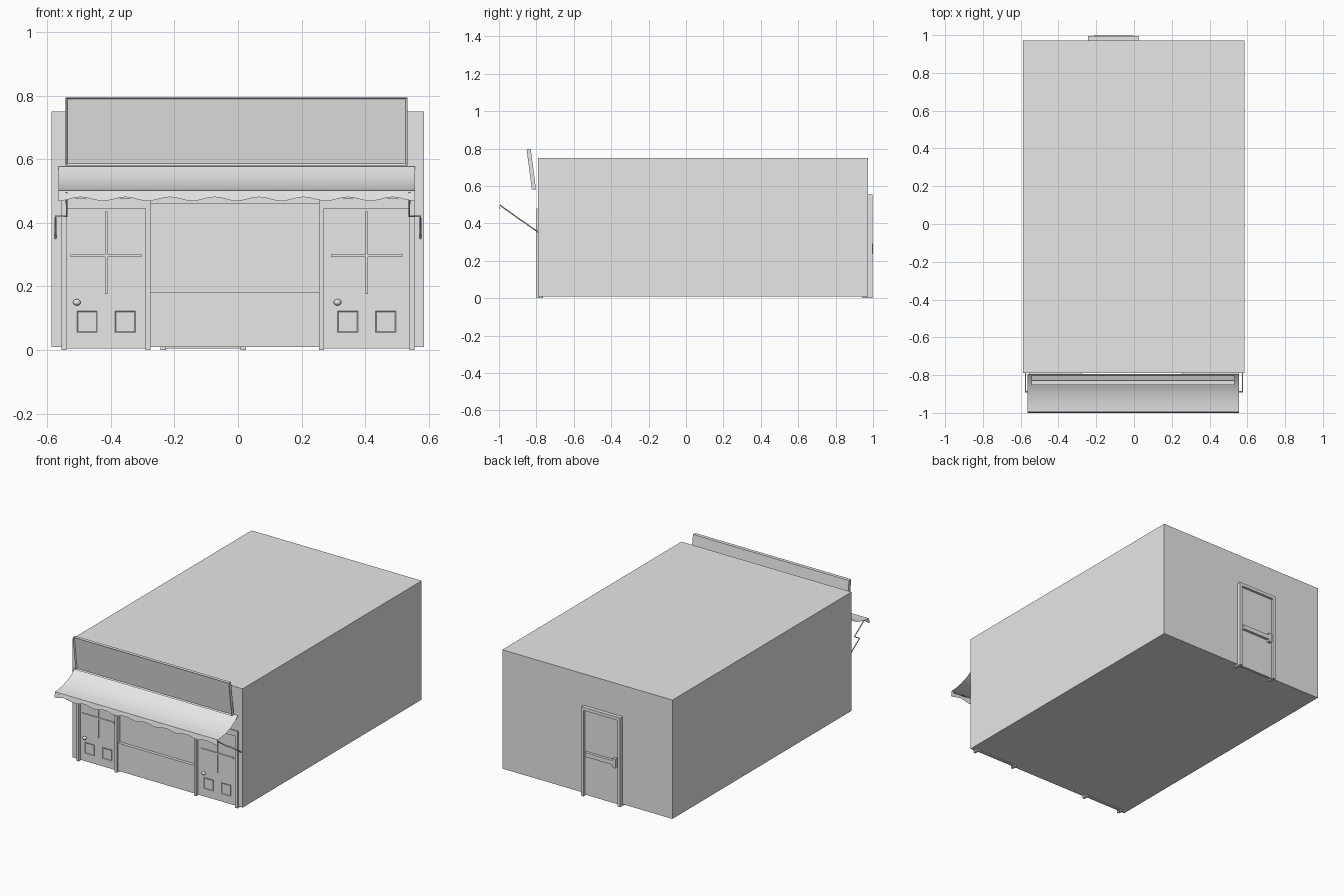
import bpy, bmesh, math
from mathutils import Vector

cube = bpy.data.objects.get("Cube")
if cube:
    bpy.data.objects.remove(cube, do_unlink=True)

grey = bpy.data.materials.new("plain_grey")
grey.use_nodes = True
grey.diffuse_color = (0.8, 0.8, 0.8, 1)
grey.node_tree.nodes["Principled BSDF"].inputs["Base Color"].default_value = (0.8, 0.8, 0.8, 1)


def finish(name, bm):
    mesh = bpy.data.meshes.new(name)
    bm.to_mesh(mesh)
    bm.free()
    mesh.materials.append(grey)
    obj = bpy.data.objects.new(name, mesh)
    bpy.context.collection.objects.link(obj)
    return obj


def activate(obj):
    bpy.ops.object.select_all(action='DESELECT')
    obj.select_set(True)
    bpy.context.view_layer.objects.active = obj


def smooth(obj, degrees=40):
    activate(obj)
    bpy.ops.object.shade_smooth_by_angle(angle=math.radians(degrees))


def add_box(bm, x, y, z):
    verts = bmesh.ops.create_cube(bm, size=1)["verts"]
    for v in verts:
        v.co = Vector(sum(r) / 2 + c * (r[1] - r[0]) for r, c in zip((x, y, z), v.co))


def boxes(name, *ranges):
    bm = bmesh.new()
    for r in ranges:
        add_box(bm, *r)
    return finish(name, bm)


def frame(name, x0, x1, y, top, side, head):
    return boxes(name, ((x0, x0 + side), y, (0, top)), ((x1 - side, x1), y, (0, top)),
                 ((x0 + side, x1 - side), y, (top - head, top)))


# Building shell with door and window openings
FRONT = -0.79
DOORS = {"right": (-0.555, -0.275), "left": (0.255, 0.555)}
shell = boxes("building", ((-0.587, 0.585), (FRONT, 0.972), (0.01, 0.75)))


def cut(x, y, z):
    cutter = boxes("cutter", (x, y, z))
    cutter.hide_render = True
    mod = shell.modifiers.new("opening", 'BOOLEAN')
    mod.operation = 'DIFFERENCE'
    mod.solver = 'EXACT'
    mod.object = cutter
    activate(shell)
    bpy.ops.object.modifier_apply(modifier=mod.name)
    bpy.data.objects.remove(cutter, do_unlink=True)


for span in DOORS.values():
    cut(span, (-0.9, -0.766), (-0.1, 0.479))
cut((-0.28, 0.26), (-0.9, -0.765), (0.183, 0.46))

# Shop window
boxes("window_pane", ((-0.28, 0.26), (-0.77, -0.764), (0.183, 0.46)))

# Front doors
for side, (x0, x1) in DOORS.items():
    frame(side + "_door_frame", x0, x1, (-0.798, -0.765), 0.479, 0.016, 0.034)
    boxes(side + "_door", ((x0 + 0.016, x1 - 0.016), (-0.78, -0.766), (0.004, 0.445)))
    mid = (x0 + x1) / 2
    bars = (-0.786, -0.779)
    boxes(side + "_door_cross",
          ((mid - 0.004, mid + 0.004), bars, (0.176, 0.436)),
          ((mid - 0.112, mid + 0.112), bars, (0.293, 0.301)))
    # Lower door panels with sloping rims
    bm = bmesh.new()
    for px in (mid - 0.06, mid + 0.06):
        add_box(bm, (px - 0.032, px + 0.032), (-0.783, -0.779), (0.055, 0.122))
    bm.normal_update()
    faces = [f for f in bm.faces if f.normal.y < -0.5]
    bmesh.ops.inset_individual(bm, faces=faces, thickness=0.004, depth=-0.002)
    finish(side + "_door_panels", bm)
    # Round knob
    bm = bmesh.new()
    bmesh.ops.create_uvsphere(bm, u_segments=20, v_segments=12, radius=1)
    for v in bm.verts:
        v.co = Vector((mid - 0.092 + v.co.x * 0.012, -0.786 + v.co.y * 0.01,
                       0.15 + v.co.z * 0.01))
    smooth(finish(side + "_door_knob", bm))

# Leaning sign board with raised rim
bm = bmesh.new()
add_box(bm, (-0.542, 0.533), (-0.824, -0.802), (0.58, 0.794))
for v in bm.verts:
    v.co.y -= (v.co.z - 0.58) * 0.13
bm.normal_update()
faces = [f for f in bm.faces if f.normal.y < -0.5]
bmesh.ops.inset_individual(bm, faces=faces, thickness=0.008, depth=-0.008)
finish("sign_board", bm)

# Curved cloth awning with scalloped valance
PROFILE = [(-0.795, 0.578), (-0.825, 0.553), (-0.865, 0.53), (-0.91, 0.514),
           (-0.955, 0.505), (-0.994, 0.502), (-1.0, 0.475)]
COLUMNS, WAVES = 96, 8
bm = bmesh.new()
rows = []
for i in range(COLUMNS + 1):
    t = i / COLUMNS
    x = -0.565 + 1.122 * t
    column = []
    for k, (y, z) in enumerate(PROFILE):
        if k == len(PROFILE) - 1:
            z -= 0.006 * math.cos(2 * math.pi * WAVES * t)
        column.append(bm.verts.new((x, y, z)))
    rows.append(column)
for a, b in zip(rows, rows[1:]):
    for k in range(len(PROFILE) - 1):
        bm.faces.new((a[k], a[k + 1], b[k + 1], b[k]))
smooth(finish("awning", bm))

# Cranked awning arms
for side, s in (("right", -1), ("left", 1)):
    curve = bpy.data.curves.new(side + "_awning_arm", 'CURVE')
    curve.dimensions = '3D'
    curve.bevel_depth = 0.0035
    curve.bevel_resolution = 2
    curve.use_fill_caps = True
    path = [(0.574, -0.788, 0.352), (0.574, -0.888, 0.421),
            (0.539, -0.888, 0.421), (0.539, -0.996, 0.498)]
    line = curve.splines.new('POLY')
    line.points.add(len(path) - 1)
    for p, (x, y, z) in zip(line.points, path):
        p.co = (s * x, y, z, 1)
    curve.materials.append(grey)
    arm = bpy.data.objects.new(side + "_awning_arm", curve)
    bpy.context.collection.objects.link(arm)

# Back door with push bar
frame("back_door_frame", -0.244, 0.025, (0.943, 0.996), 0.555, 0.017, 0.02)
boxes("back_door", ((-0.227, 0.008), (0.965, 0.98), (0.005, 0.535)))
boxes("push_bar", ((-0.195, -0.003), (0.979, 0.997), (0.25, 0.277)),
      ((-0.213, -0.193), (0.979, 1.0), (0.235, 0.292)))
